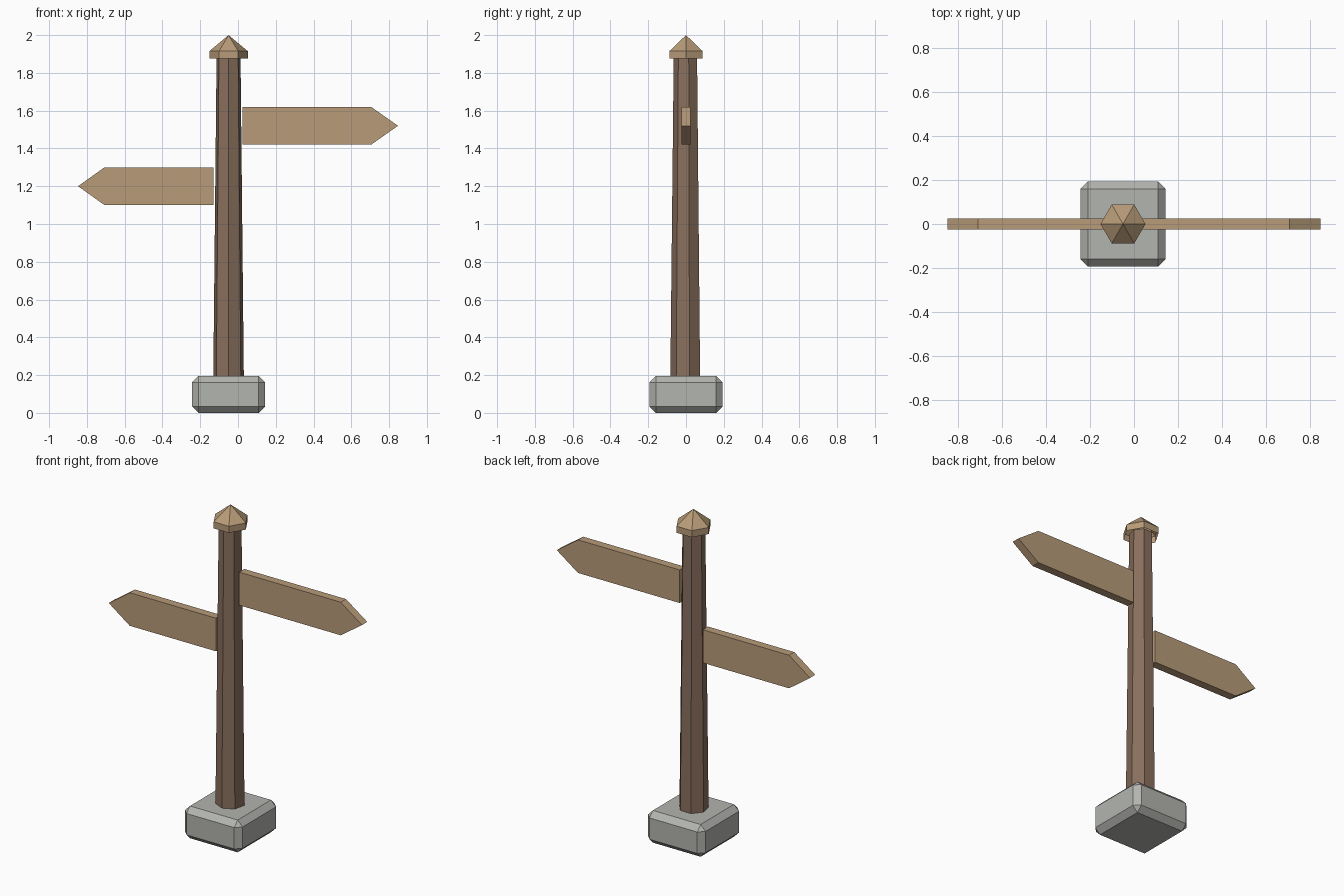
import bpy, bmesh, math

if "Cube" in bpy.data.objects:
    bpy.data.objects.remove(bpy.data.objects["Cube"])

CX = -0.05  # post axis


def material(name, color):
    m = bpy.data.materials.new(name)
    m.diffuse_color = (*color, 1)
    m.use_nodes = True
    m.node_tree.nodes["Principled BSDF"].inputs["Base Color"].default_value = m.diffuse_color
    return m


def finish(name, bm, mat=None):
    bmesh.ops.recalc_face_normals(bm, faces=bm.faces)
    mesh = bpy.data.meshes.new(name)
    bm.to_mesh(mesh)
    bm.free()
    ob = bpy.data.objects.new(name, mesh)
    bpy.context.collection.objects.link(ob)
    if mat:
        mesh.materials.append(mat)
    return ob


def ring(bm, sides, r, z, start):
    return [bm.verts.new((CX + r * math.cos(start + math.tau * i / sides),
                          r * math.sin(start + math.tau * i / sides), z))
            for i in range(sides)]


def bridge(bm, a, b):
    n = len(a)
    for i in range(n):
        bm.faces.new((a[i], a[(i + 1) % n], b[(i + 1) % n], b[i]))


dark_wood = material("dark_wood", (0.25, 0.16, 0.11))
light_wood = material("light_wood", (0.48, 0.33, 0.19))
stone = material("stone", (0.45, 0.46, 0.43))

# Stone base with single-segment chamfers
bm = bmesh.new()
bmesh.ops.create_cube(bm, size=1)
for v in bm.verts:
    v.co = (CX + v.co.x * 0.385, v.co.y * 0.385, 0.0975 + v.co.z * 0.195)
bmesh.ops.bevel(bm, geom=bm.edges[:], offset=0.033, segments=1, affect='EDGES')
finish("stone_base", bm, stone)

# Seven-sided tapered post, one corner facing the front
bm = bmesh.new()
low = ring(bm, 7, 0.083, 0.18, -math.pi / 2)
high = ring(bm, 7, 0.065, 1.89, -math.pi / 2)
bridge(bm, low, high)
bm.faces.new(low)
bm.faces.new(high)
finish("post", bm, dark_wood)

# Hexagonal cap: short rim and pyramid, open underneath
bm = bmesh.new()
low = ring(bm, 6, 0.102, 1.875, 0)
high = ring(bm, 6, 0.102, 1.915, 0)
bridge(bm, low, high)
tip = bm.verts.new((CX, 0, 2.0))
for i in range(6):
    bm.faces.new((high[i], high[(i + 1) % 6], tip))
finish("post_cap", bm, light_wood)


# Pointed sign boards
def board(name, inner, shoulder, tip_x, z):
    profile = [(inner, z - 0.1), (shoulder, z - 0.1), (tip_x, z),
               (shoulder, z + 0.1), (inner, z + 0.1)]
    bm = bmesh.new()
    front = [bm.verts.new((x, -0.025, h)) for x, h in profile]
    back = [bm.verts.new((x, 0.025, h)) for x, h in profile]
    bridge(bm, front, back)
    bm.faces.new(front)
    bm.faces.new(back)
    finish(name, bm, light_wood)


board("right_sign_board", 0.025, 0.705, 0.847, 1.52)
board("left_sign_board", -0.13, -0.707, -0.847, 1.2)
